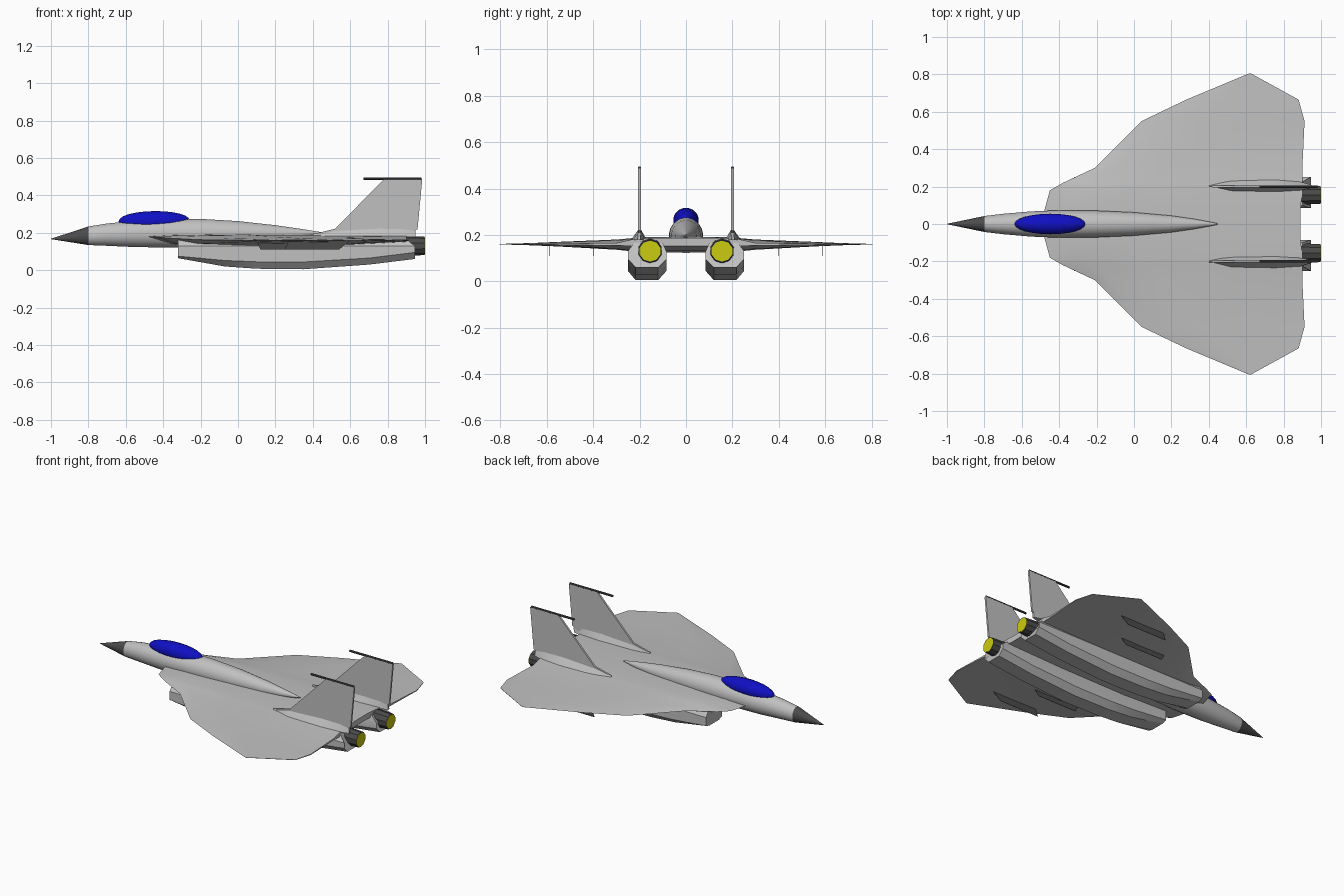
import bpy, bmesh, math
from mathutils import Vector

cube = bpy.data.objects.get("Cube")
if cube:
    bpy.data.objects.remove(cube)


def material(name, r, g, b):
    m = bpy.data.materials.new(name)
    m.use_nodes = True
    m.diffuse_color = (r, g, b, 1)
    m.node_tree.nodes["Principled BSDF"].inputs["Base Color"].default_value = (r, g, b, 1)
    return m


GREY = material("light grey", .53, .53, .53)
DARK = material("dark grey", .07, .07, .07)
BLUE = material("canopy blue", .005, .005, .55)
YELLOW = material("exhaust yellow", .6, .6, .005)


def finish(name, bm, mats, rule=None, angle=30):
    """Turn a bmesh into an object, colouring faces by an optional rule."""
    bmesh.ops.recalc_face_normals(bm, faces=bm.faces)
    if rule:
        for f in bm.faces:
            f.material_index = rule(f.calc_center_median())
    me = bpy.data.meshes.new(name)
    bm.to_mesh(me)
    bm.free()
    for m in mats:
        me.materials.append(m)
    me.shade_smooth()
    me.set_sharp_from_angle(angle=math.radians(angle))
    ob = bpy.data.objects.new(name, me)
    bpy.context.collection.objects.link(ob)
    return ob


def loft(name, rings, mats, rule=None, angle=30):
    """Skin a list of closed rings and cap both ends."""
    bm = bmesh.new()
    loops = [[bm.verts.new(p) for p in ring] for ring in rings]
    n = len(loops[0])
    for a, b in zip(loops, loops[1:]):
        for i in range(n):
            j = (i + 1) % n
            bm.faces.new((a[i], a[j], b[j], b[i]))
    bm.faces.new(loops[0])
    bm.faces.new(loops[-1])
    return finish(name, bm, mats, rule, angle)


def ellipse(x, y, z, ry, rz, n):
    turn = [2 * math.pi * (i + .5) / n for i in range(n)]
    return [Vector((x, y + ry * math.cos(t), z + rz * math.sin(t))) for t in turn]


def plate(name, profile, y, half, mat):
    """Upright plate from an x-z profile."""
    rings = [[(x, y + d, z) for x, z in profile] for d in (-half, half)]
    return loft(name, rings, [mat])


# Fuselage with dark nose cone: x, centre z, half width, half height
body = [(-1, .167, .001, .001), (-.8, .184, .043, .05), (-.7, .19, .055, .06),
        (-.55, .194, .068, .071), (-.4, .197, .074, .076), (-.2, .198, .072, .077),
        (0, .197, .063, .066), (.2, .195, .045, .046), (.33, .197, .026, .025),
        (.45, .2, .003, .003)]
loft("fuselage", [ellipse(x, 0, z, ry, rz, 24) for x, z, ry, rz in body],
     [GREY, DARK], lambda c: int(c.x < -.8))

# Canopy: flattened half dome tapering at both ends
rings = []
for i in range(13):
    t = math.pi * i / 12
    r = max(math.sin(t), .01)
    x = -.448 - .19 * math.cos(t)
    rings.append(ellipse(x, 0, .262 + .01 * (x + .45), .056 * r, .055 * r ** .9, 16))
loft("canopy", rings, [BLUE])

# Blended wing: y, leading x, trailing x, leading z, top z, bottom z
half = [(0, -.48, .89, .18, .192, .125), (.07, -.48, .89, .18, .192, .125),
        (.18, -.45, .9, .18, .19, .125), (.22, -.38, .9, .172, .187, .128),
        (.3, -.21, .9, .163, .18, .136), (.55, .04, .912, .16, .17, .15),
        (.665, .28, .88, .16, .165, .155), (.805, .615, .625, .16, .161, .159)]
crown = [(.1, .6), (.35, 1), (.7, .85), (1, .25)]


def wing_ring(y, x0, x1, zl, zt, zb):
    mid = .16
    top = [(x0 + (x1 - x0) * f, y, mid + (zt - mid) * max(h, .85 if y * y < .05 else h))
           for f, h in crown]
    low = [(x0 + (x1 - x0) * f, y, mid + (zb - mid) * h) for f, h in crown]
    return [(x0, y, zl)] + top + low[::-1]


stations = [(-s[0],) + s[1:] for s in half[:0:-1]] + half
loft("wing", [wing_ring(*s) for s in stations], [GREY], angle=20)

# Engine nacelle: x, bottom z, chamfer z
nacelle = [(-.32, .064, .075), (-.07, .02, .052), (.1, .008, .045), (.35, .005, .044),
           (.7, .03, .065), (.945, .06, .095)]
fin = [(.42, .18), (.42, .197), (.52, .222), (.78, .487), (.985, .487), (.96, .22), (.9, .18)]
outer_pylon = [(.27, .158), (.25, .11), (.54, .11), (.6, .158)]
inner_pylon = [(.1, .152), (.12, .11), (.4, .11), (.44, .152)]

for side, s in (("left", 1), ("right", -1)):
    rings = []
    for x, zb, zc in nacelle:
        xt = min(x, .9)
        section = [(xt, .1, .165), (xt, .225, .165), (x, .25, .13), (x, .25, zc),
                   (x, .217, zb), (x, .12, zb), (x, .085, zc), (x, .085, .13)]
        rings.append([(px, s * py, pz) for px, py, pz in section])
    loft(side + "_nacelle", rings, [GREY], angle=25)

    # Nozzle with glowing end
    loft(side + "_nozzle", [ellipse(x, s * .155, .13, r, r, 10) for x, r in ((.88, .055), (.998, .049))],
         [DARK])
    loft(side + "_exhaust", [ellipse(x, s * .155, .13, .047, .045, 10) for x in (.995, 1.0)], [YELLOW])

    # Tail fin, its flared root fairing and its tip rod
    plate(side + "_fin", fin, s * .2, .006, GREY)
    fairing = [(.4, .003, .195), (.52, .03, .21), (.75, .034, .222), (.88, .026, .22), (.95, .006, .21)]
    loft(side + "_fin_fairing",
         [[(x, s * .203 - w, .178), (x, s * .2 - min(w, .006), z),
           (x, s * .2 + min(w, .006), z), (x, s * .203 + w, .178)] for x, w, z in fairing], [GREY])
    loft(side + "_fin_tip_rod", [ellipse(x, s * .2, .489, .007, .007, 8) for x in (.67, .98)], [DARK])

    # Thin pylons under the wing
    plate(side + "_outer_pylon", outer_pylon, s * .59, .001, DARK)
    plate(side + "_inner_pylon", inner_pylon, s * .4, .001, DARK)
